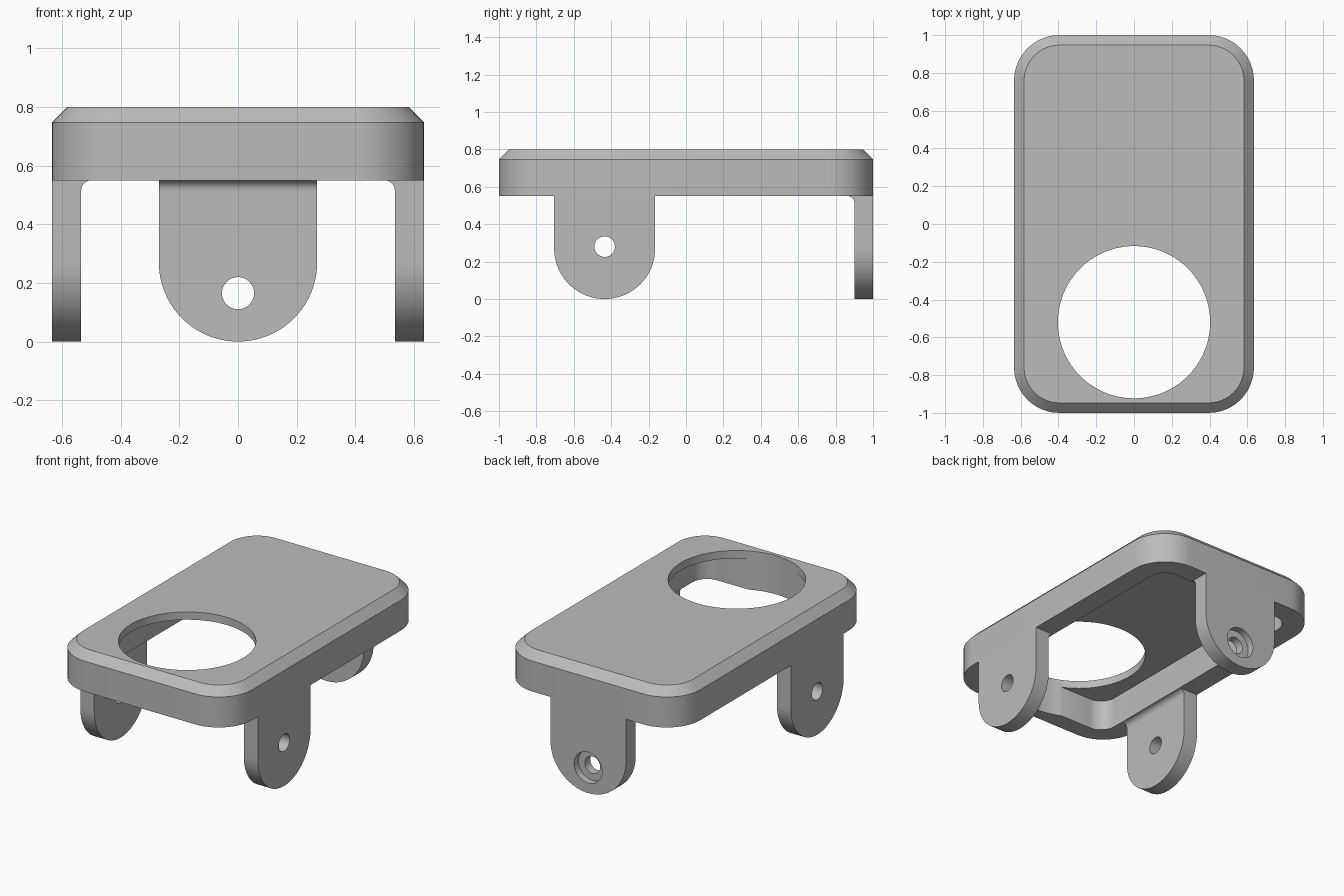
import bpy, bmesh
from math import pi, cos, sin, radians
from mathutils import Matrix, Vector

cube = bpy.data.objects.get("Cube")
if cube:
    bpy.data.objects.remove(cube, do_unlink=True)

grey = bpy.data.materials.new("plain_grey")
grey.use_nodes = True
grey.diffuse_color = (0.5, 0.5, 0.5, 1)
grey.node_tree.nodes["Principled BSDF"].inputs["Base Color"].default_value = (0.5, 0.5, 0.5, 1)

HALF_X, HALF_Y = 0.635, 1.0
RIM_Z, TOP_Z, CHAMFER = 0.55, 0.80, 0.053
LEG_R, LEG_T, FILLET = 0.27, 0.10, 0.035


def loft(name, loops):
    """Skin matching point loops into a closed solid."""
    bm = bmesh.new()
    rings = [[bm.verts.new(p) for p in loop] for loop in loops]
    n = len(rings[0])
    for a, b in zip(rings, rings[1:]):
        for i in range(n):
            j = (i + 1) % n
            bm.faces.new((a[i], a[j], b[j], b[i]))
    bm.faces.new(rings[0])
    bm.faces.new(rings[-1])
    bmesh.ops.recalc_face_normals(bm, faces=bm.faces)
    mesh = bpy.data.meshes.new(name)
    bm.to_mesh(mesh)
    bm.free()
    mesh.materials.append(grey)
    obj = bpy.data.objects.new(name, mesh)
    bpy.context.collection.objects.link(obj)
    return obj


def arc(cx, cy, r, start, end, steps):
    return [(cx + r * cos(start + (end - start) * i / steps),
             cy + r * sin(start + (end - start) * i / steps)) for i in range(steps + 1)]


def rounded_rect(x, y0, y1, r, z):
    pts = []
    corners = [(x - r, y1 - r), (r - x, y1 - r), (r - x, y0 + r), (x - r, y0 + r)]
    for k, (cx, cy) in enumerate(corners):
        pts += arc(cx, cy, r, k * pi / 2, (k + 1) * pi / 2, 12)
    return [(px, py, z) for px, py in pts]


def circle(cx, cy, r, steps):
    return arc(cx, cy, r, 0, 2 * pi, steps)[:-1]


def cut(target, cutter):
    """Subtract the cutter, keep the result and drop the cutter."""
    mod = target.modifiers.new("cut", "BOOLEAN")
    mod.operation, mod.solver, mod.object = "DIFFERENCE", "EXACT", cutter
    graph = bpy.context.evaluated_depsgraph_get()
    mesh = bpy.data.meshes.new_from_object(target.evaluated_get(graph))
    target.modifiers.clear()
    target.data = mesh
    bpy.data.objects.remove(cutter, do_unlink=True)


def across(points, y0, y1):
    """Two loops of an x-z outline, extruded along y."""
    return [[(u, y, v) for u, v in points] for y in (y0, y1)]


# Hollow cover with chamfered top and round opening
cover = loft("cover", [
    rounded_rect(HALF_X, -HALF_Y, HALF_Y, 0.24, RIM_Z),
    rounded_rect(HALF_X, -HALF_Y, HALF_Y, 0.24, TOP_Z - CHAMFER),
    rounded_rect(HALF_X - CHAMFER, CHAMFER - HALF_Y, HALF_Y - CHAMFER, 0.24 - CHAMFER, TOP_Z)])
inner = HALF_X - LEG_T - FILLET
cut(cover, loft("cavity_cutter", [
    rounded_rect(inner, -0.885, HALF_Y - LEG_T - FILLET, 0.105, z) for z in (0.4, 0.75)]))
cut(cover, loft("opening_cutter", [
    [(x, y, z) for x, y in circle(0, -0.52, 0.403, 96)] for z in (0.3, 1.0)]))
parts = [cover]


# Round-ended legs, each with a pin hole and a fillet under the rim
def make_leg(name, place, angle, hole_z, recess):
    outline = [(LEG_R, RIM_Z), (-LEG_R, RIM_Z)] + arc(0, LEG_R, LEG_R, pi, 2 * pi, 40)
    leg = loft(name, across(outline, 0, -LEG_T))
    cut(leg, loft("pin_cutter", across(circle(0, hole_z, 0.055, 32), 0.1, -0.3)))
    if recess:
        cut(leg, loft("recess_cutter", across(circle(0, hole_z, 0.1, 40), 0.1, -0.045)))
    curve = arc(-LEG_T - FILLET, RIM_Z - FILLET, FILLET, 0, pi / 2, 8) + [(-LEG_T, RIM_Z)]
    fillet = loft(name + "_fillet", [[(x, y, z) for y, z in curve] for x in (-LEG_R, LEG_R)])
    matrix = Matrix.Translation(Vector(place)) @ Matrix.Rotation(radians(angle), 4, "Z")
    for obj in (leg, fillet):
        obj.data.transform(matrix)
        parts.append(obj)


make_leg("back_leg", (0, HALF_Y, 0), 0, 0.165, True)
make_leg("left_leg", (HALF_X, -0.435, 0), -90, 0.28, False)
make_leg("right_leg", (-HALF_X, -0.435, 0), 90, 0.28, False)

# Smooth curved walls, crisp edges
bpy.ops.object.select_all(action="DESELECT")
for obj in parts:
    obj.select_set(True)
bpy.context.view_layer.objects.active = cover
bpy.ops.object.shade_smooth_by_angle(angle=radians(30))
